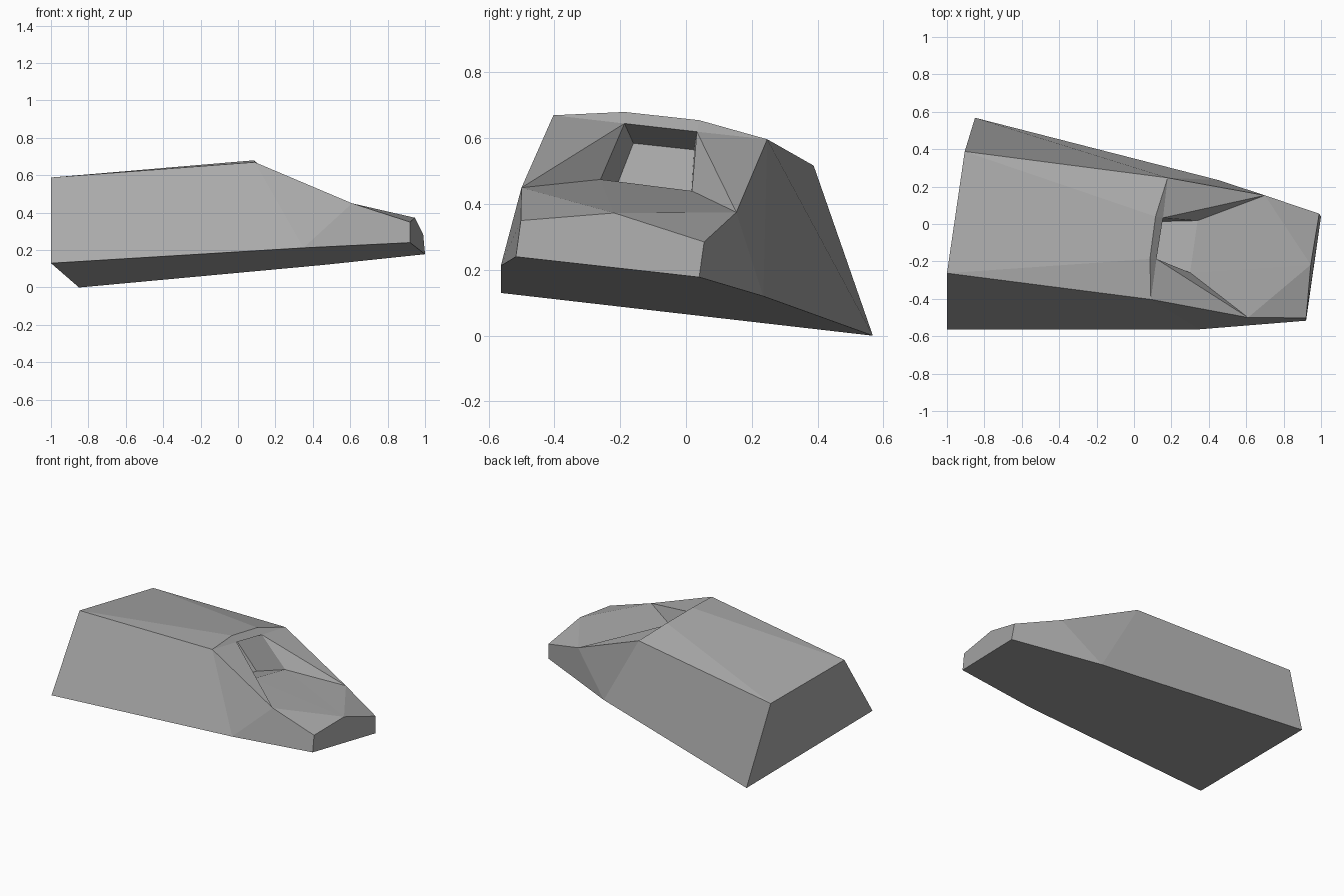
import bpy, bmesh

if "Cube" in bpy.data.objects:
    bpy.data.objects.remove(bpy.data.objects["Cube"])

# One flat grey for the whole body
grey = bpy.data.materials.new("hull_grey")
grey.diffuse_color = (0.40, 0.40, 0.40, 1)
grey.use_nodes = True
grey.node_tree.nodes["Principled BSDF"].inputs["Base Color"].default_value = grey.diffuse_color

# Corner points: r = right side (-y), l = left side (+y)
P = {
    # floor outline
    "floor_back_r": (-1.0, -0.563, 0.13), "floor_back_l": (-0.85, 0.568, 0.0),
    "floor_mid_r": (0.35, -0.563, 0.212), "floor_mid_l": (0.45, 0.235, 0.12),
    "floor_nose_r": (0.92, -0.517, 0.24), "floor_nose_l": (1.0, 0.04, 0.178),
    # nose and shoulders
    "nose_r": (0.92, -0.502, 0.35), "nose_l": (0.99, 0.055, 0.285),
    "nose_top": (0.945, -0.218, 0.373),
    "shoulder_r": (0.61, -0.50, 0.45), "shoulder_l": (0.70, 0.153, 0.375),
    # roof
    "roof_back_r": (-1.0, -0.263, 0.588), "roof_back_l": (-0.905, 0.388, 0.517),
    "roof_r": (0.09, -0.403, 0.67), "roof_l": (0.18, 0.247, 0.597),
    "brow_r": (0.085, -0.187, 0.68), "brow_l": (0.115, 0.04, 0.655),
    # window opening
    "win_top_r": (0.12, -0.187, 0.645), "win_top_l": (0.155, 0.033, 0.62),
    "win_low_r": (0.30, -0.26, 0.475), "win_low_l": (0.34, 0.018, 0.44),
    # recessed pane
    "pane_top_r": (-0.09, -0.16, 0.585), "pane_top_l": (-0.055, 0.025, 0.565),
    "pane_low_r": (0.09, -0.23, 0.405), "pane_low_l": (0.13, 0.013, 0.375),
}

bm = bmesh.new()
V = {name: bm.verts.new(co) for name, co in P.items()}


def face(*names):
    bm.faces.new([V[n] for n in names])


# Floor, tail, nose plate and main roof panel
face("floor_back_r", "floor_back_l", "floor_mid_l", "floor_nose_l",
     "floor_nose_r", "floor_mid_r")
face("floor_back_r", "roof_back_r", "roof_back_l", "floor_back_l")
face("floor_nose_r", "floor_nose_l", "nose_l", "nose_top", "nose_r")
face("roof_back_r", "brow_r", "brow_l", "roof_back_l")

# Hood and the brow above the window
face("shoulder_r", "nose_top", "win_low_r")
face("win_low_r", "nose_top", "win_low_l")
face("win_low_l", "nose_top", "shoulder_l")
face("brow_r", "win_top_r", "win_top_l", "brow_l")

# Panels that repeat on both sides
for s in ("_r", "_l"):
    def side(*names):
        face(*[n if n == "nose_top" else n + s for n in names])
    side("floor_back", "floor_mid", "roof", "roof_back")
    side("floor_mid", "shoulder", "roof")
    side("floor_mid", "floor_nose", "nose", "shoulder")
    side("nose", "nose_top", "shoulder")
    side("roof_back", "roof", "brow")
    side("roof", "win_top", "brow")
    side("roof", "shoulder", "win_top")
    side("shoulder", "win_low", "win_top")
    side("win_top", "win_low", "pane_low", "pane_top")

# Window recess: ceiling, sill and pane
face("win_top_r", "win_top_l", "pane_top_l", "pane_top_r")
face("win_low_r", "win_low_l", "pane_low_l", "pane_low_r")
face("pane_top_r", "pane_top_l", "pane_low_l", "pane_low_r")

bmesh.ops.recalc_face_normals(bm, faces=bm.faces)
mesh = bpy.data.meshes.new("hull")
bm.to_mesh(mesh)
bm.free()
mesh.materials.append(grey)
bpy.context.collection.objects.link(bpy.data.objects.new("hull", mesh))
